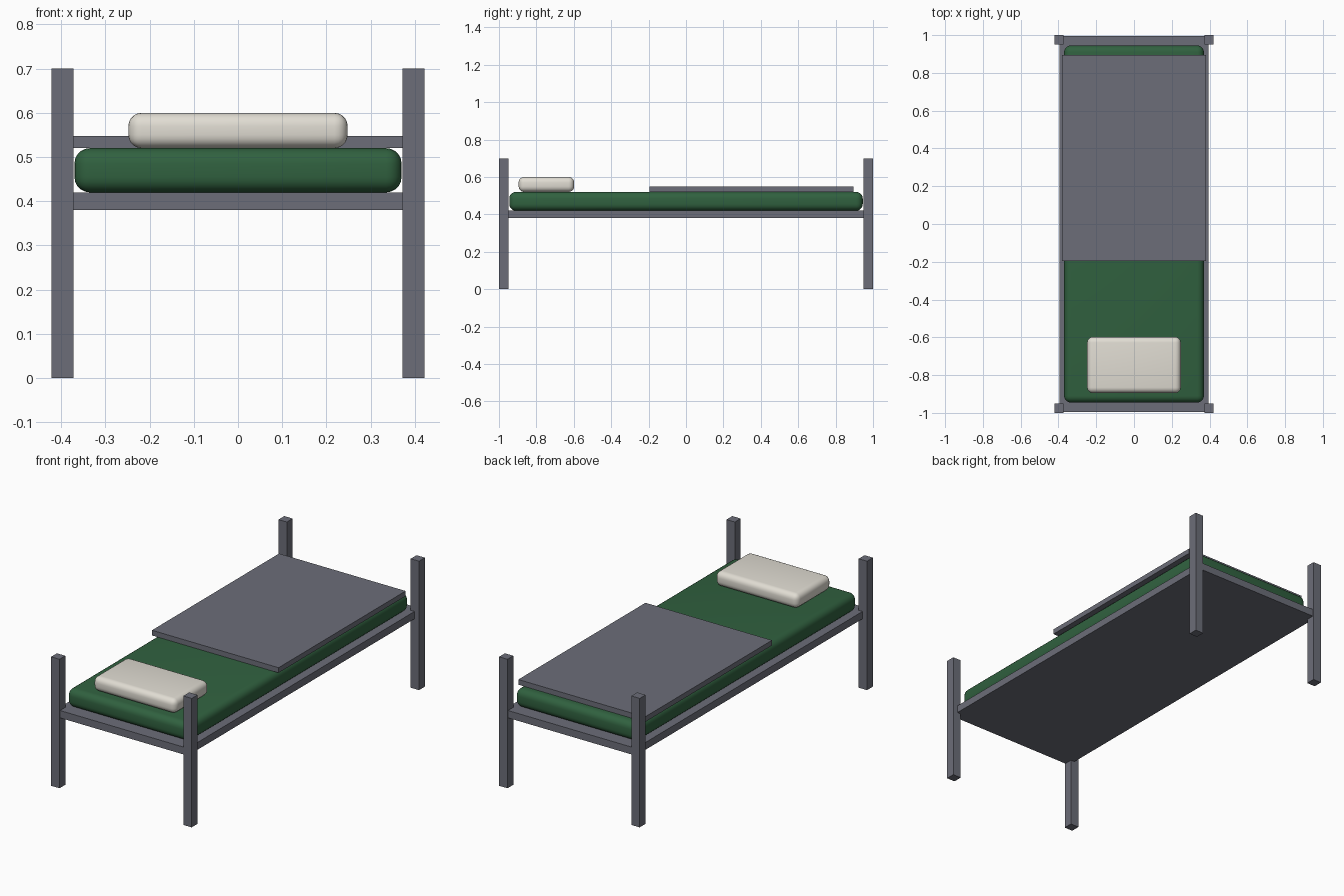
import bpy
import math

if "Cube" in bpy.data.objects:
    bpy.data.objects.remove(bpy.data.objects["Cube"], do_unlink=True)


def material(name, color):
    mat = bpy.data.materials.new(name)
    mat.use_nodes = True
    mat.diffuse_color = (*color, 1)
    mat.node_tree.nodes["Principled BSDF"].inputs["Base Color"].default_value = (*color, 1)
    return mat


grey = material("slate grey", (0.15, 0.155, 0.19))
green = material("mattress green", (0.03, 0.12, 0.05))
white = material("pillow white", (0.75, 0.72, 0.65))


def box(name, low, high, mat, radius=0):
    """Box between two corners, with softly rounded edges if a radius is given."""
    center = [(a + b) / 2 for a, b in zip(low, high)]
    bpy.ops.mesh.primitive_cube_add(size=1, location=center)
    obj = bpy.context.object
    obj.name = name
    obj.scale = [b - a for a, b in zip(low, high)]
    bpy.ops.object.transform_apply(location=False, rotation=False, scale=True)
    obj.data.materials.append(mat)
    if radius:
        bevel = obj.modifiers.new("rounded edges", "BEVEL")
        bevel.width = radius
        bevel.segments = 5
        bpy.ops.object.modifier_apply(modifier=bevel.name)
        bpy.ops.object.shade_smooth_by_angle(angle=math.radians(40))
    return obj


# Bed base
box("bed_base", (-0.395, -0.995, 0.38), (0.395, 0.995, 0.42), grey)

# Four corner posts
for side, x in (("left", 0.397), ("right", -0.397)):
    for end, y in (("front", -0.975), ("back", 0.975)):
        box(f"{end}_{side}_post", (x - 0.025, y - 0.025, 0),
            (x + 0.025, y + 0.025, 0.7), grey)

# Bedding
box("mattress", (-0.37, -0.945, 0.42), (0.37, 0.945, 0.52), green, 0.035)
box("blanket", (-0.38, -0.195, 0.52), (0.38, 0.895, 0.548), grey)
box("pillow", (-0.248, -0.895, 0.52), (0.248, -0.598, 0.6), white, 0.03)
